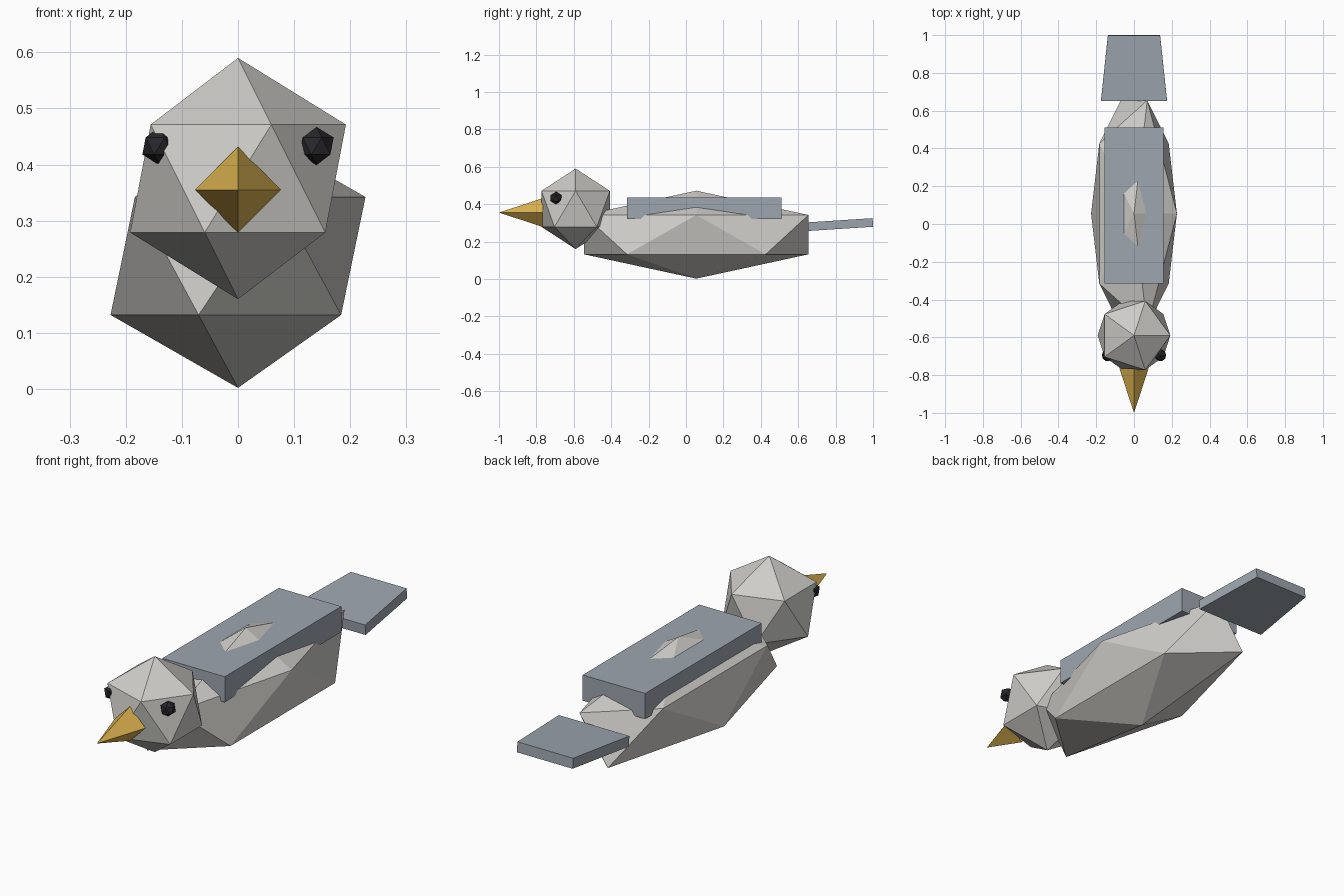
import bpy, bmesh, math
from mathutils import Matrix

if "Cube" in bpy.data.objects:
    bpy.data.objects.remove(bpy.data.objects["Cube"])


def material(name, rgb):
    m = bpy.data.materials.new(name)
    m.diffuse_color = (*rgb, 1)
    m.use_nodes = True
    m.node_tree.nodes["Principled BSDF"].inputs["Base Color"].default_value = m.diffuse_color
    return m


plumage = material("pale_plumage", (0.62, 0.61, 0.58))
slate = material("slate_plumage", (0.34, 0.38, 0.43))
horn = material("beak_yellow", (0.72, 0.45, 0.08))
black = material("eye_black", (0.02, 0.02, 0.025))


def finish(bm, name, mat):
    bmesh.ops.recalc_face_normals(bm, faces=bm.faces)
    mesh = bpy.data.meshes.new(name)
    bm.to_mesh(mesh)
    bm.free()
    mesh.materials.append(mat)
    ob = bpy.data.objects.new(name, mesh)
    bpy.context.collection.objects.link(ob)
    return ob


def ico(name, centre, radii, mat):
    bm = bmesh.new()
    bmesh.ops.create_icosphere(bm, subdivisions=1, radius=1)
    bmesh.ops.scale(bm, vec=radii, verts=bm.verts)
    bmesh.ops.translate(bm, vec=centre, verts=bm.verts)
    return finish(bm, name, mat)


def box(name, centre, size, mat, back_taper=1.0, tilt=0.0):
    bm = bmesh.new()
    bmesh.ops.create_cube(bm, size=1)
    for v in bm.verts:
        if v.co.y > 0:
            v.co.x *= back_taper
    bmesh.ops.scale(bm, vec=size, verts=bm.verts)
    bmesh.ops.rotate(bm, matrix=Matrix.Rotation(tilt, 3, 'X'), verts=bm.verts)
    bmesh.ops.translate(bm, vec=centre, verts=bm.verts)
    return finish(bm, name, mat)


# Body and head
ico("body", (0, 0.055, 0.237), (0.254, 0.705, 0.235), plumage)
ico("head", (0, -0.59, 0.375), (0.215, 0.215, 0.215), plumage)

# Eyes
for side, label in ((-1, "left"), (1, "right")):
    ico(label + "_eye", (side * 0.14, -0.695, 0.433), (0.034, 0.035, 0.034), black)

# Four-sided beak pointing forward
bm = bmesh.new()
bmesh.ops.create_cone(bm, cap_ends=True, segments=4, radius1=0.077, radius2=0,
                      depth=0.235)
bmesh.ops.remove_doubles(bm, verts=bm.verts, dist=1e-5)
bmesh.ops.rotate(bm, matrix=Matrix.Rotation(math.pi / 2, 3, 'X'), verts=bm.verts)
bmesh.ops.translate(bm, vec=(0, -0.8825, 0.355), verts=bm.verts)
finish(bm, "beak", horn)

# Folded wings slab across the back, and tapered tail
box("folded_wings", (0, 0.098, 0.377), (0.31, 0.826, 0.115), slate)
box("tail", (0, 0.826, 0.291), (0.35, 0.347, 0.046), slate,
    back_taper=0.79, tilt=math.radians(3.7))
